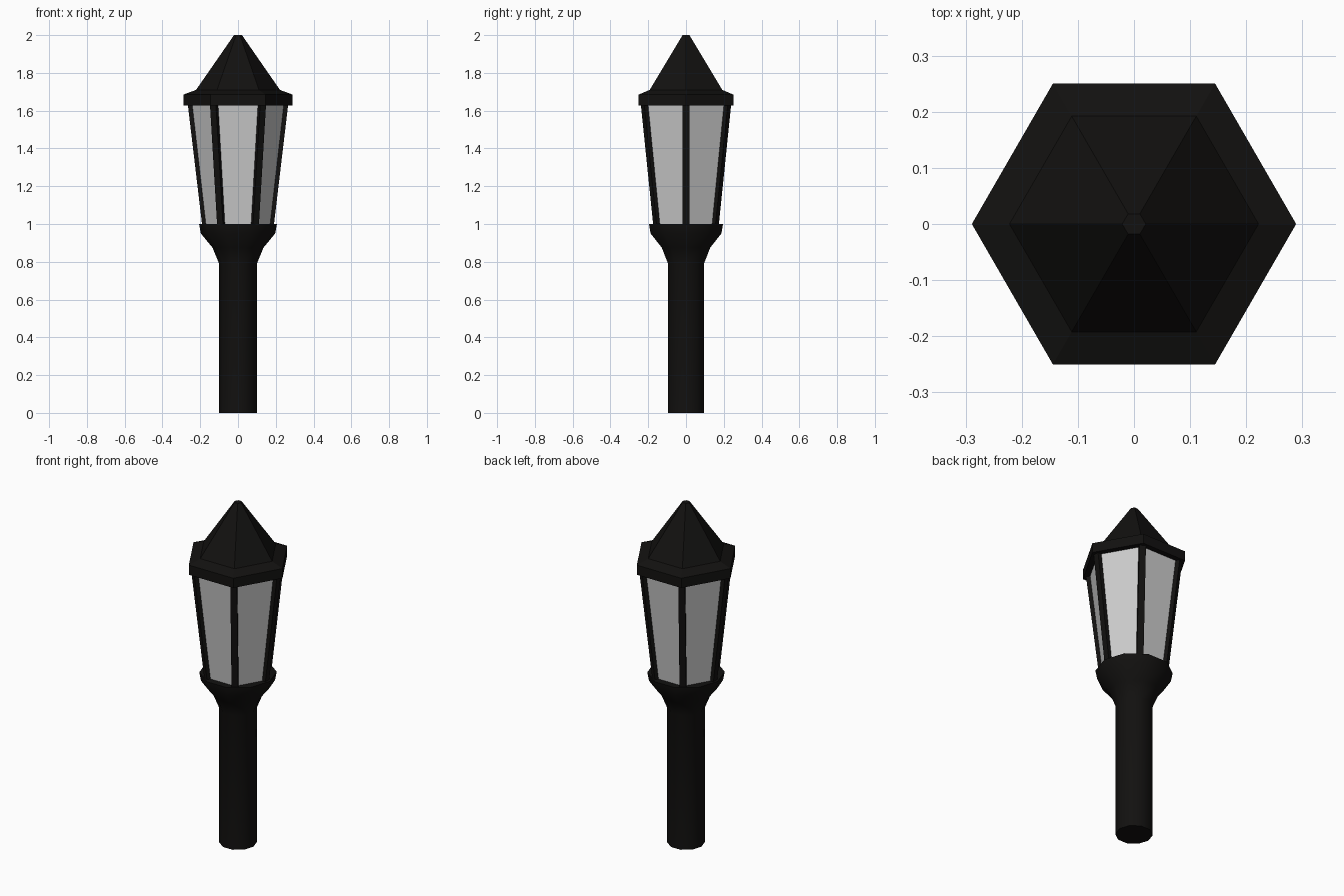
import bpy, bmesh, math
from mathutils import Vector

if "Cube" in bpy.data.objects:
    bpy.data.objects.remove(bpy.data.objects["Cube"])

black = bpy.data.materials.new("black_metal")
black.diffuse_color = (0.006, 0.0055, 0.005, 1)
black.use_nodes = True
black.node_tree.nodes["Principled BSDF"].inputs["Base Color"].default_value = black.diffuse_color


def finish(name, bm, mat=None, smooth=None):
    bmesh.ops.recalc_face_normals(bm, faces=bm.faces[:])
    me = bpy.data.meshes.new(name)
    bm.to_mesh(me)
    bm.free()
    ob = bpy.data.objects.new(name, me)
    bpy.context.collection.objects.link(ob)
    if mat:
        me.materials.append(mat)
    if smooth:
        bpy.context.view_layer.objects.active = ob
        ob.select_set(True)
        bpy.ops.object.shade_smooth_by_angle(angle=math.radians(smooth))
        ob.select_set(False)
    return ob


def lathe(name, profile, sides, mat=None, caps=True, smooth=None):
    """Stack of regular polygons (radius, z) with a corner on +x."""
    bm = bmesh.new()
    rings = [[bm.verts.new((r * math.cos(math.tau * i / sides),
                            r * math.sin(math.tau * i / sides), z))
              for i in range(sides)] for r, z in profile]
    for a, b in zip(rings, rings[1:]):
        for i in range(sides):
            j = (i + 1) % sides
            bm.faces.new((a[i], a[j], b[j], b[i]))
    if caps:
        bm.faces.new(rings[0])
        bm.faces.new(rings[-1])
    return finish(name, bm, mat, smooth)


# Ten-sided pole flaring into the lantern cup
lathe("pole", [(0.1, 0), (0.1, 0.79), (0.135, 0.875), (0.197, 0.95), (0.206, 1.0)],
      10, black, smooth=40)

# Six tapered glass panes
lathe("glass", [(0.18, 0.995), (0.253, 1.635)], 6, caps=False)

# Hexagonal roof with an overhanging rim
lathe("roof", [(0.289, 1.628), (0.289, 1.685), (0.222, 1.71), (0.021, 2.0)], 6, black)

# Slanted corner posts
for k in range(6):
    a = math.tau * k / 6
    out = Vector((math.cos(a), math.sin(a), 0))
    side = Vector((-math.sin(a), math.cos(a), 0))
    bm = bmesh.new()
    bmesh.ops.create_cube(bm, size=1)
    for v in bm.verts:
        r, z = (0.266, 1.635) if v.co.z > 0 else (0.19, 0.995)
        depth = 0 if v.co.x > 0 else 0.034
        v.co = out * (r - depth) + side * (v.co.y * 0.036) + Vector((0, 0, z))
    finish(f"post_{k + 1}", bm, black)
